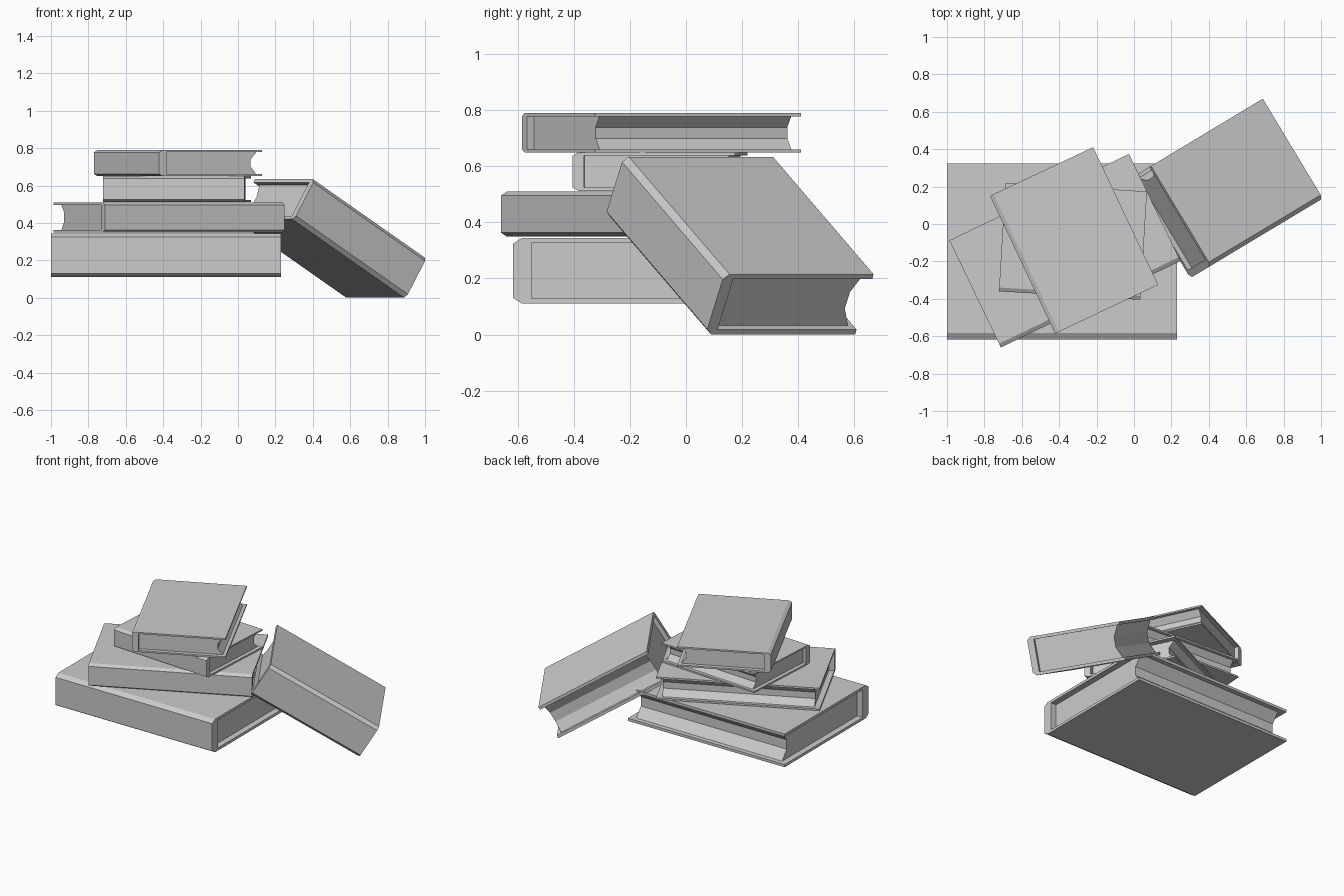
import bpy
from math import radians
from mathutils import Matrix, Vector

if "Cube" in bpy.data.objects:
    bpy.data.objects.remove(bpy.data.objects["Cube"])

# Unit cross-sections (y: spine -> fore edge, z: thickness)
COVER = [(1, 0), (.035, 0), (0, .085), (0, .915), (.035, 1), (1, 1),
         (1, .92), (.07, .92), (.07, .08), (1, .08)]
PAGES = [(.07, .08), (.965, .08), (.91, .36), (.91, .64), (.965, .92), (.07, .92)]


def extrude(name, profile, x0, x1, width, thick, matrix):
    """Extrude a y/z profile along x and place it."""
    n = len(profile)
    verts = [(x, y * width, z * thick) for x in (x0, x1) for y, z in profile]
    faces = [(i, i + n, (i + 1) % n + n, (i + 1) % n) for i in range(n)]
    faces += [tuple(range(n)), tuple(range(2 * n - 1, n - 1, -1))]
    mesh = bpy.data.meshes.new(name)
    mesh.from_pydata(verts, [], faces)
    mesh.flip_normals()
    # make all normals point outwards
    import bmesh
    bm = bmesh.new()
    bm.from_mesh(mesh)
    bmesh.ops.recalc_face_normals(bm, faces=bm.faces)
    bm.to_mesh(mesh)
    bm.free()
    obj = bpy.data.objects.new(name, mesh)
    obj.matrix_world = matrix
    bpy.context.collection.objects.link(obj)


def book(name, corner, length, width, thick, turn, tilt=0):
    """Book with its lower spine corner at 'corner', turned about z, tilted down along its spine."""
    m = (Matrix.Translation(Vector(corner)) @ Matrix.Rotation(radians(turn), 4, 'Z')
         @ Matrix.Rotation(radians(tilt), 4, 'Y'))
    extrude(name + "_cover", COVER, 0, length, width, thick, m)
    inset = .035 * length
    extrude(name + "_pages", PAGES, inset, length - inset, width, thick, m)


# Stack from bottom to top
book("bottom_book", (-1, -.617, .11), 1.23, .94, .235, 0)
book("second_book", (-.712, -.66, .35), 1.066, .635, .16, 25.7)
book("third_book", (-.722, -.36, .513), .758, .58, .137, -3.4)
book("top_book", (-.77, .15, .65), .814, .61, .14, -64.7)
# Book leaning against the stack
book("leaning_book", (.301, -.289, .42), .814, .622, .25, 31, 31)
